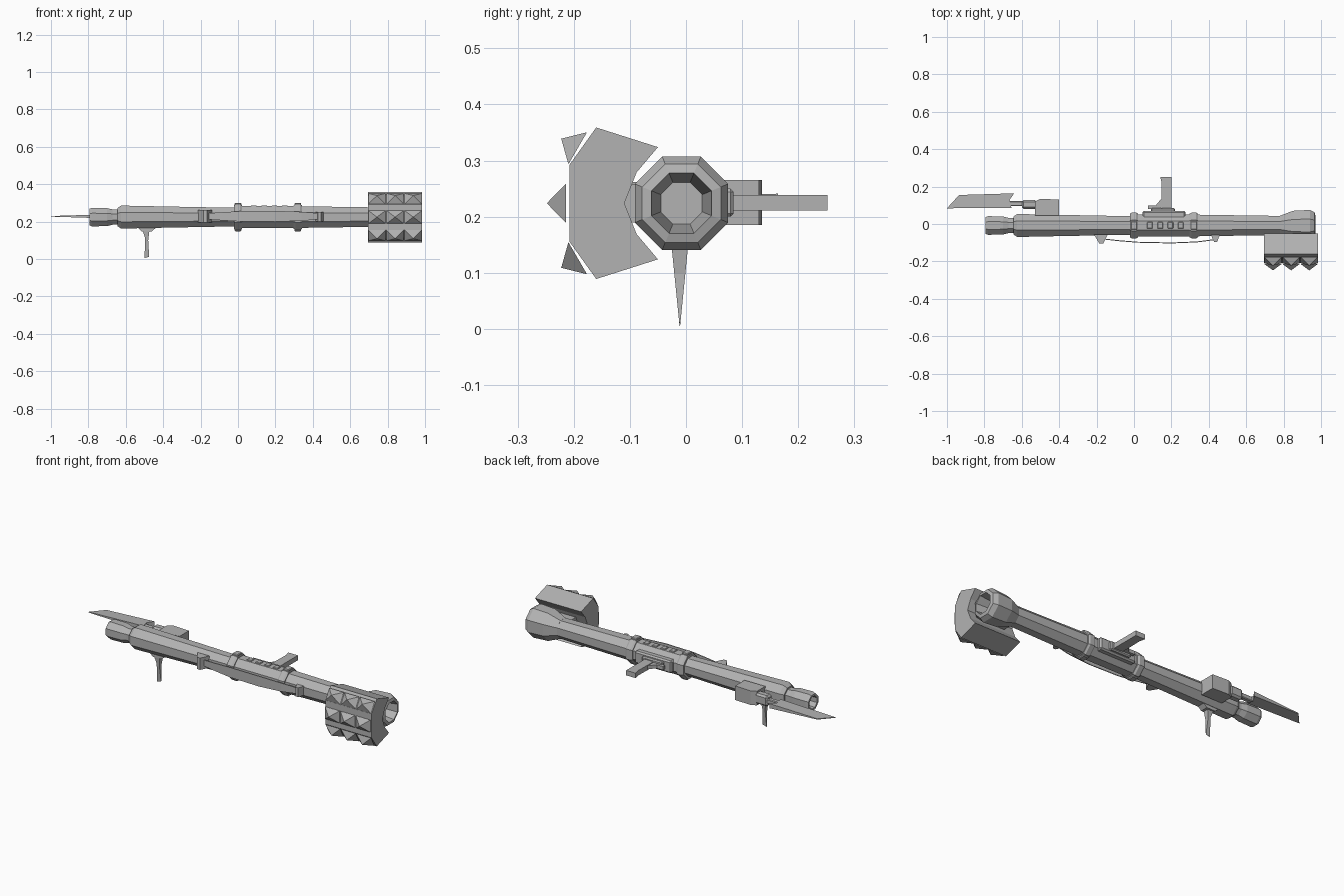
import bpy, bmesh, math
from mathutils import Vector, Matrix

cube = bpy.data.objects.get("Cube")
if cube:
    bpy.data.objects.remove(cube)

metal = bpy.data.materials.new("grey metal")
metal.use_nodes = True
metal.diffuse_color = (0.45, 0.45, 0.45, 1)
metal.node_tree.nodes["Principled BSDF"].inputs["Base Color"].default_value = (0.45, 0.45, 0.45, 1)

CY, CZ = -0.008, 0.224


def finish(name, bm):
    bmesh.ops.recalc_face_normals(bm, faces=bm.faces)
    mesh = bpy.data.meshes.new(name)
    bm.to_mesh(mesh)
    bm.free()
    mesh.materials.append(metal)
    obj = bpy.data.objects.new(name, mesh)
    bpy.context.collection.objects.link(obj)
    return obj


def lathe(name, profile, sides=8, cy=CY, cz=CZ):
    """Faceted tube along x from (x, radius) stations; the profile closes on itself at zero radius."""
    bm = bmesh.new()
    rings = []
    for x, r in profile:
        if r == 0:
            rings.append([bm.verts.new((x, cy, cz))] * sides)
            continue
        angles = [math.tau * (i + 0.5) / sides for i in range(sides)]
        rings.append([bm.verts.new((x, cy + r * math.cos(a), cz + r * math.sin(a))) for a in angles])
    for a, b in zip(rings, rings[1:]):
        for i in range(sides):
            j = (i + 1) % sides
            quad = list(dict.fromkeys((a[i], a[j], b[j], b[i])))
            if len(quad) > 2:
                bm.faces.new(quad)
    return finish(name, bm)


def prism(name, points, axis, lo, hi):
    """Extrude a 2D outline along an axis; outline is in the two other axes, in order."""
    bm = bmesh.new()

    def at(p, d):
        co = list(p)
        co.insert("xyz".index(axis), d)
        return bm.verts.new(co)
    a, b = [at(p, lo) for p in points], [at(p, hi) for p in points]
    bm.faces.new(a)
    bm.faces.new(b)
    for i in range(len(a)):
        j = (i + 1) % len(a)
        bm.faces.new((a[i], a[j], b[j], b[i]))
    return finish(name, bm)


def box(name, x, y, z, bevel=0):
    bm = bmesh.new()
    bmesh.ops.create_cube(bm, size=1)
    for v in bm.verts:
        v.co = [(lo + hi) / 2 + c * (hi - lo) for c, (lo, hi) in zip(v.co, (x, y, z))]
    if bevel:
        bmesh.ops.bevel(bm, geom=bm.edges[:], offset=bevel, segments=1, affect='EDGES')
    return finish(name, bm)


# Main tube, hollow muzzle and flared exhaust
lathe("main_tube", [(-0.645, 0), (-0.645, 0.052), (-0.625, 0.066), (-0.6, 0.066), (-0.42, 0.062),
                    (-0.03, 0.054), (0.02, 0.063), (0.32, 0.063), (0.36, 0.062), (0.81, 0.055), (0.81, 0)])
lathe("muzzle", [(-0.62, 0), (-0.62, 0.042), (-0.67, 0.044), (-0.7, 0.052), (-0.78, 0.054),
                 (-0.795, 0.048), (-0.795, 0.036), (-0.66, 0.03), (-0.66, 0)])
lathe("exhaust_bell", [(0.78, 0), (0.78, 0.056), (0.85, 0.085), (0.94, 0.09), (0.965, 0.076),
                       (0.97, 0.058), (0.86, 0.04), (0.86, 0)])

# Clamp rings with top and bottom lugs
for side, x in (("front", 0.0), ("rear", 0.32)):
    lathe(side + "_clamp", [(x - 0.022, 0), (x - 0.022, 0.068), (x - 0.012, 0.075),
                            (x + 0.012, 0.075), (x + 0.022, 0.068), (x + 0.022, 0)])
    for end, s in (("top", 1), ("bottom", -1)):
        z = sorted((CZ + s * 0.06, CZ + s * 0.076))
        box(f"{side}_clamp_{end}_lug", (x - 0.018, x + 0.018), (-0.03, 0.015), z, 0.004)

# Receiver plate with a row of small rivet blocks
box("receiver", (0.045, 0.275), (0.03, 0.07), (0.19, 0.26), 0.008)
for i in range(4):
    x = 0.07 + i * 0.055
    box(f"receiver_rib_{i + 1}", (x, x + 0.03), (-0.025, 0.01), (0.27, 0.287), 0.003)

# Grip and trigger guard
prism("grip", [(0.145, 0.09), (0.2, 0.07), (0.2, 0.252), (0.14, 0.252), (0.148, 0.22)], "z", 0.211, 0.239)
prism("trigger_guard", [(0.075, 0.08), (0.145, 0.08), (0.15, 0.14), (0.115, 0.098), (0.075, 0.098)],
      "z", 0.215, 0.235)
box("grip_base", (0.09, 0.22), (0.055, 0.085), (0.2, 0.25), 0.006)

# Bayonet, its neck and its mount
prism("bayonet_mount", [(-0.53, 0.045), (-0.4, 0.045), (-0.4, 0.13), (-0.5, 0.135), (-0.53, 0.12)],
      "z", 0.185, 0.265)
box("mount_collar", (-0.6, -0.52), (0.08, 0.128), (0.195, 0.255), 0.01)
box("bayonet_neck", (-0.67, -0.58), (0.095, 0.122), (0.212, 0.238), 0.004)
blade = prism("bayonet_blade", [(-1, 0.084), (-0.935, 0.155), (-0.64, 0.164), (-0.665, 0.13), (-0.655, 0.086)],
              "z", 0.213, 0.239)
for v in blade.data.vertices:
    thin = max(0.12, 1 - (-0.64 - v.co.x) / 0.36)
    v.co.z = 0.228 + (v.co.z - 0.226) * thin

# Wedge-shaped foregrip below the tube
foregrip = prism("foregrip", [(-0.5, 0.005), (-0.475, 0.012), (-0.48, 0.1), (-0.472, 0.165),
                              (-0.515, 0.165), (-0.496, 0.11)], "y", -0.026, 0.004)
for v in foregrip.data.vertices:
    v.co.y = -0.011 + (v.co.y + 0.011) * (v.co.z / 0.15)
prism("foregrip_base", [(-0.545, 0.175), (-0.515, 0.148), (-0.46, 0.148), (-0.43, 0.175)], "y", -0.03, 0.014)

# Sling with its two anchors
prism("front_sling_anchor", [(-0.215, -0.055), (-0.185, -0.105), (-0.165, -0.105), (-0.14, -0.055)],
      "z", 0.195, 0.262)
prism("rear_sling_anchor", [(0.41, -0.055), (0.428, -0.095), (0.445, -0.095), (0.46, -0.055)],
      "z", 0.2, 0.252)
bm = bmesh.new()
path = [(-0.17, -0.082, 0.016), (-0.08, -0.092, 0.022), (0.02, -0.1, 0.028),
        (0.2, -0.104, 0.029), (0.34, -0.098, 0.024), (0.44, -0.085, 0.016)]
rows = [[bm.verts.new((x, y, 0.228 + s * h)) for s in (-1, 1)] for x, y, h in path]
for a, b in zip(rows, rows[1:]):
    bm.faces.new((a[0], b[0], b[1], a[1]))
sling = finish("sling", bm)
sling.modifiers.new("thickness", "SOLIDIFY").thickness = 0.005

# Reactive armour block with a concave back
half = [(-0.208, 0.068), (-0.16, 0.135), (-0.05, 0.1), (-0.088, 0.055), (-0.11, 0.0)]
outline = half + [(y, -d) for y, d in reversed(half[:-1])]
prism("spiked_block", [(y, CZ + d) for y, d in outline], "x", 0.695, 0.985)
box("block_bracket", (0.76, 0.92), (-0.12, -0.06), (0.19, 0.258))

# Three rows of pyramid spikes on the three outer facets
for row, centre, normal, size in (("upper", (-0.193, 0.322), (-0.86, 0.5), 0.066),
                                  ("middle", (-0.214, CZ), (-1, 0), 0.07),
                                  ("lower", (-0.193, 2 * CZ - 0.322), (-0.86, -0.5), 0.066)):
    n = Vector((0, *normal)).normalized()
    across = n.cross(Vector((1, 0, 0)))
    for col in range(3):
        c = Vector((0.743 + col * 0.097, *centre))
        bm = bmesh.new()
        corners = [bm.verts.new(c + Vector((sx * 0.046, 0, 0)) + across * sy * size / 2)
                   for sx, sy in ((-1, -1), (1, -1), (1, 1), (-1, 1))]
        tip = bm.verts.new(c + n * 0.034)
        bm.faces.new(corners)
        for i in range(4):
            bm.faces.new((corners[i], corners[(i + 1) % 4], tip))
        finish(f"{row}_spike_{col + 1}", bm)
